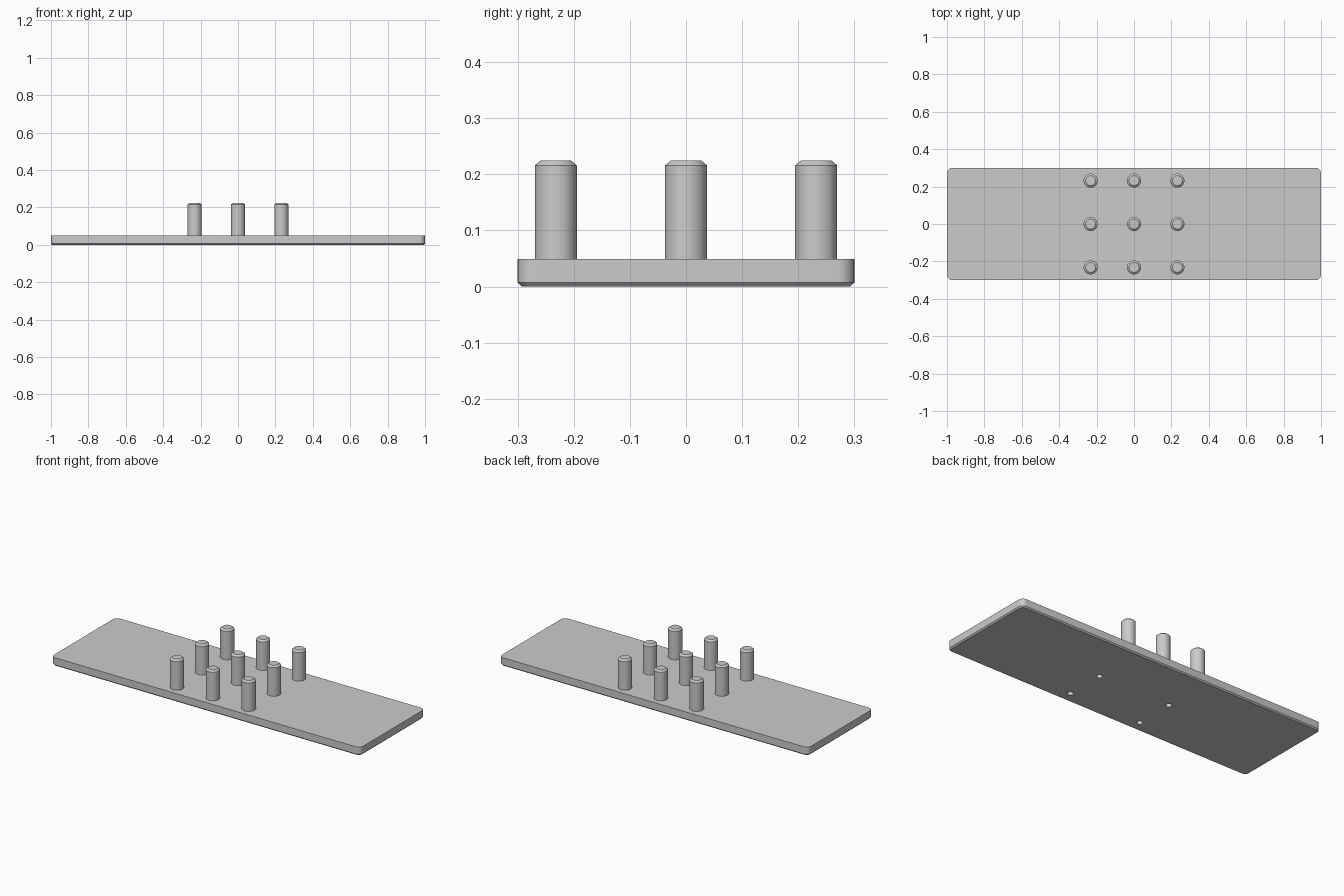
import bpy
import bmesh
import math

old = bpy.data.objects.get("Cube")
if old:
    bpy.data.objects.remove(old, do_unlink=True)

LENGTH, WIDTH, THICK = 2.0, 0.6, 0.049
CORNER, CHAMFER = 0.03, 0.007
PITCH, PEG_R, PEG_TOP = 0.232, 0.0375, 0.225

grey = bpy.data.materials.new("plain grey")
grey.use_nodes = True
colour = (0.6, 0.6, 0.6, 1)
grey.diffuse_color = colour
grey.node_tree.nodes["Principled BSDF"].inputs["Base Color"].default_value = colour


def circle(r, z, n=48):
    return [(r * math.cos(math.tau * i / n), r * math.sin(math.tau * i / n), z)
            for i in range(n)]


def rounded_rectangle(inset, z, steps=8):
    r = CORNER - inset
    points = []
    for q, (sx, sy) in enumerate([(1, 1), (-1, 1), (-1, -1), (1, -1)]):
        for i in range(steps + 1):
            a = math.pi / 2 * (q + i / steps)
            points.append((sx * (LENGTH / 2 - CORNER) + r * math.cos(a),
                           sy * (WIDTH / 2 - CORNER) + r * math.sin(a), z))
    return points


def loft(name, rings, location=(0, 0, 0)):
    """Skin a stack of matching rings, bottom to top, and cap both ends."""
    bm = bmesh.new()
    rows = [[bm.verts.new(p) for p in ring] for ring in rings]
    for low, high in zip(rows, rows[1:]):
        for i in range(len(low)):
            j = (i + 1) % len(low)
            bm.faces.new((low[i], low[j], high[j], high[i]))
    bm.faces.new(rows[0][::-1])
    bm.faces.new(rows[-1])
    mesh = bpy.data.meshes.new(name)
    bm.to_mesh(mesh)
    bm.free()
    mesh.materials.append(grey)
    obj = bpy.data.objects.new(name, mesh)
    obj.location = location
    bpy.context.collection.objects.link(obj)
    return obj


def smooth(obj):
    bpy.ops.object.select_all(action="DESELECT")
    obj.select_set(True)
    bpy.context.view_layer.objects.active = obj
    bpy.ops.object.shade_smooth_by_angle(angle=math.radians(30))


# Base plate with rounded corners and a chamfered underside
plate = loft("base_plate", [rounded_rectangle(CHAMFER, 0),
                            rounded_rectangle(0, CHAMFER),
                            rounded_rectangle(0, THICK)])

# Four small blind holes in the underside
for x in (-PITCH, PITCH):
    for y in (-PITCH, 0):
        cutter = loft("hole_cutter", [circle(0.016, -0.02, 24), circle(0.016, 0.04, 24)],
                      (x, y, 0))
        cutter.hide_render = True
        cutter.hide_viewport = True
        cut = plate.modifiers.new("hole", "BOOLEAN")
        cut.operation = "DIFFERENCE"
        cut.solver = "EXACT"
        cut.object = cutter
smooth(plate)

# Three by three grid of pegs with chamfered tops
for row, y in zip(("front", "middle", "back"), (-PITCH, 0, PITCH)):
    for column, x in zip(("right", "centre", "left"), (-PITCH, 0, PITCH)):
        peg = loft(f"peg_{row}_{column}",
                   [circle(PEG_R, THICK - 0.004), circle(PEG_R, PEG_TOP - 0.009),
                    circle(PEG_R - 0.011, PEG_TOP)], (x, y, 0))
        smooth(peg)
